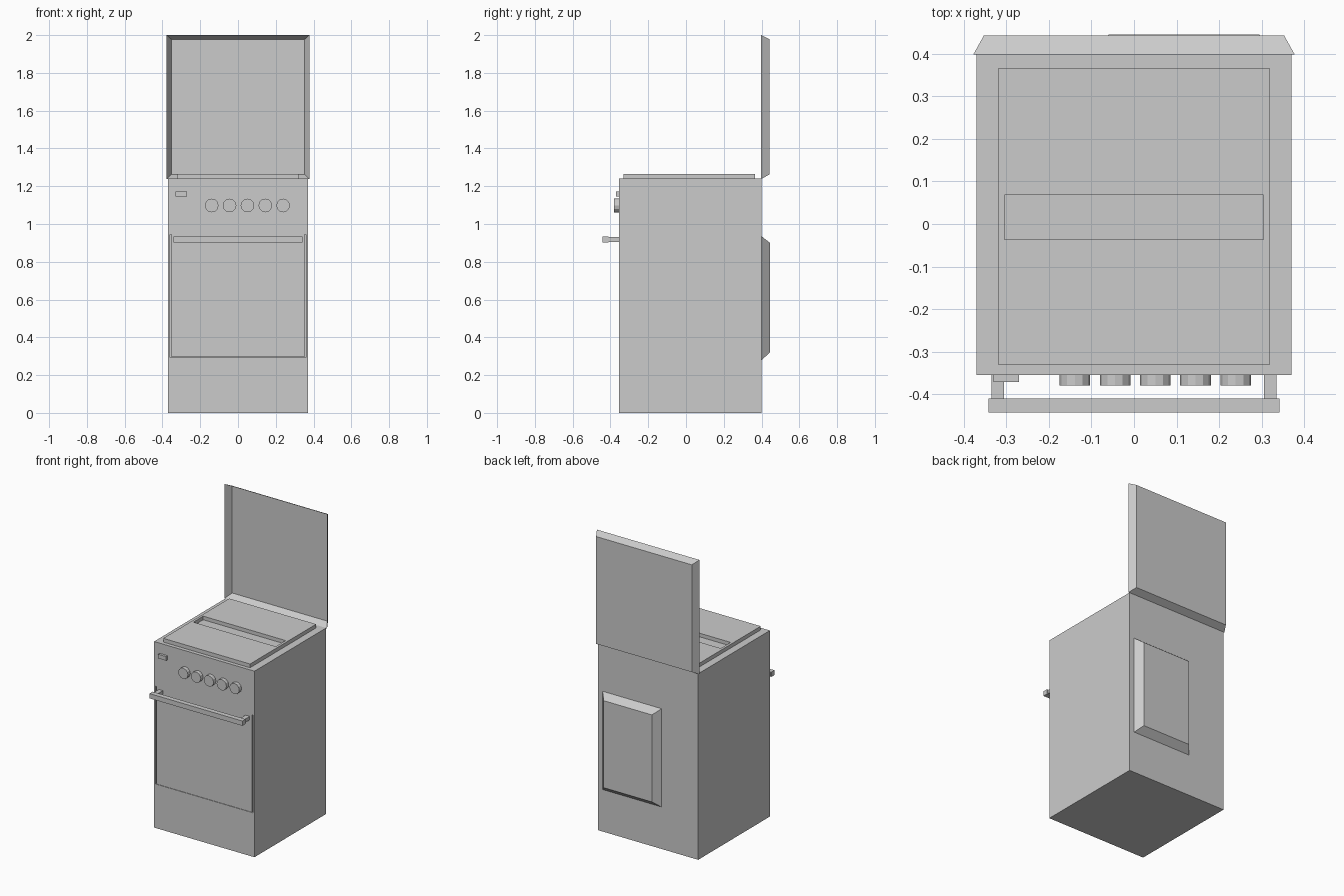
import bpy, bmesh
from mathutils import Matrix

if "Cube" in bpy.data.objects:
    bpy.data.objects.remove(bpy.data.objects["Cube"])


def make(name, bm):
    bmesh.ops.recalc_face_normals(bm, faces=bm.faces)
    me = bpy.data.meshes.new(name)
    bm.to_mesh(me)
    bm.free()
    ob = bpy.data.objects.new(name, me)
    bpy.context.collection.objects.link(ob)
    return ob


def box(name, x, y, z):
    bm = bmesh.new()
    bmesh.ops.create_cube(bm, size=1)
    for v in bm.verts:
        v.co = [r[0] if c < 0 else r[1] for c, r in zip(v.co, (x, y, z))]
    return make(name, bm)


def tray(name, x, z, y0, y1, dx, dz0, dz1):
    """Sloped-edge panel facing +y, open on its -y side."""
    bm = bmesh.new()

    def ring(xa, xb, za, zb, y):
        return [bm.verts.new(p) for p in
                ((xa, y, za), (xb, y, za), (xb, y, zb), (xa, y, zb))]
    a = ring(x[0], x[1], z[0], z[1], y0)
    b = ring(x[0] + dx, x[1] - dx, z[0] + dz0, z[1] - dz1, y1)
    for i in range(4):
        j = (i + 1) % 4
        bm.faces.new((a[i], a[j], b[j], b[i]))
    bm.faces.new(b)
    return make(name, bm)


def cut(target, cutter):
    cutter.hide_render = True
    m = target.modifiers.new("cut", 'BOOLEAN')
    m.operation, m.solver, m.object = 'DIFFERENCE', 'EXACT', cutter
    bpy.context.view_layer.objects.active = target
    bpy.ops.object.modifier_apply(modifier=m.name)
    bpy.data.objects.remove(cutter)


# Cabinet with oven door seams
body = box("body", (-0.37, 0.37), (-0.355, 0.40), (0, 1.24))
for s in (-1, 1):
    cut(body, box("seam_cutter", sorted((s * 0.352, s * 0.359)),
                  (-0.4, -0.34), (0.295, 0.945)))
cut(body, box("seam_cutter", (-0.359, 0.359), (-0.4, -0.345), (0.293, 0.295)))

# Hob plate with burner channel
hob = box("hob_plate", (-0.32, 0.32), (-0.33, 0.365), (1.235, 1.265))
cut(hob, box("channel_cutter", (-0.304, 0.304), (-0.036, 0.068), (1.241, 1.3)))

# Raised lid and rear cover
tray("lid", (-0.378, 0.378), (1.238, 2.0), 0.398, 0.443, 0.025, 0.025, 0.022)
tray("rear_cover", (-0.10, 0.335), (0.28, 0.935), 0.40, 0.445, 0.04, 0.04, 0.035)

# Control knobs
for i in range(5):
    bm = bmesh.new()
    bmesh.ops.create_cone(bm, cap_ends=True, segments=12, radius1=0.036,
                          radius2=0.036, depth=0.03)
    bmesh.ops.transform(bm, verts=bm.verts, matrix=Matrix.Translation(
        (-0.139 + i * 0.0945, -0.365, 1.098)) @ Matrix.Rotation(1.5707963, 4, 'X'))
    make(f"knob_{i + 1}", bm)

# Ignition button
box("ignition_button", (-0.33, -0.27), (-0.371, -0.35), (1.145, 1.172))

# Door handle on two posts
box("handle_bar", (-0.342, 0.342), (-0.443, -0.41), (0.902, 0.934))
for n, s in (("left", -1), ("right", 1)):
    box(f"handle_post_{n}", sorted((s * 0.305, s * 0.335)),
        (-0.42, -0.35), (0.906, 0.93))
